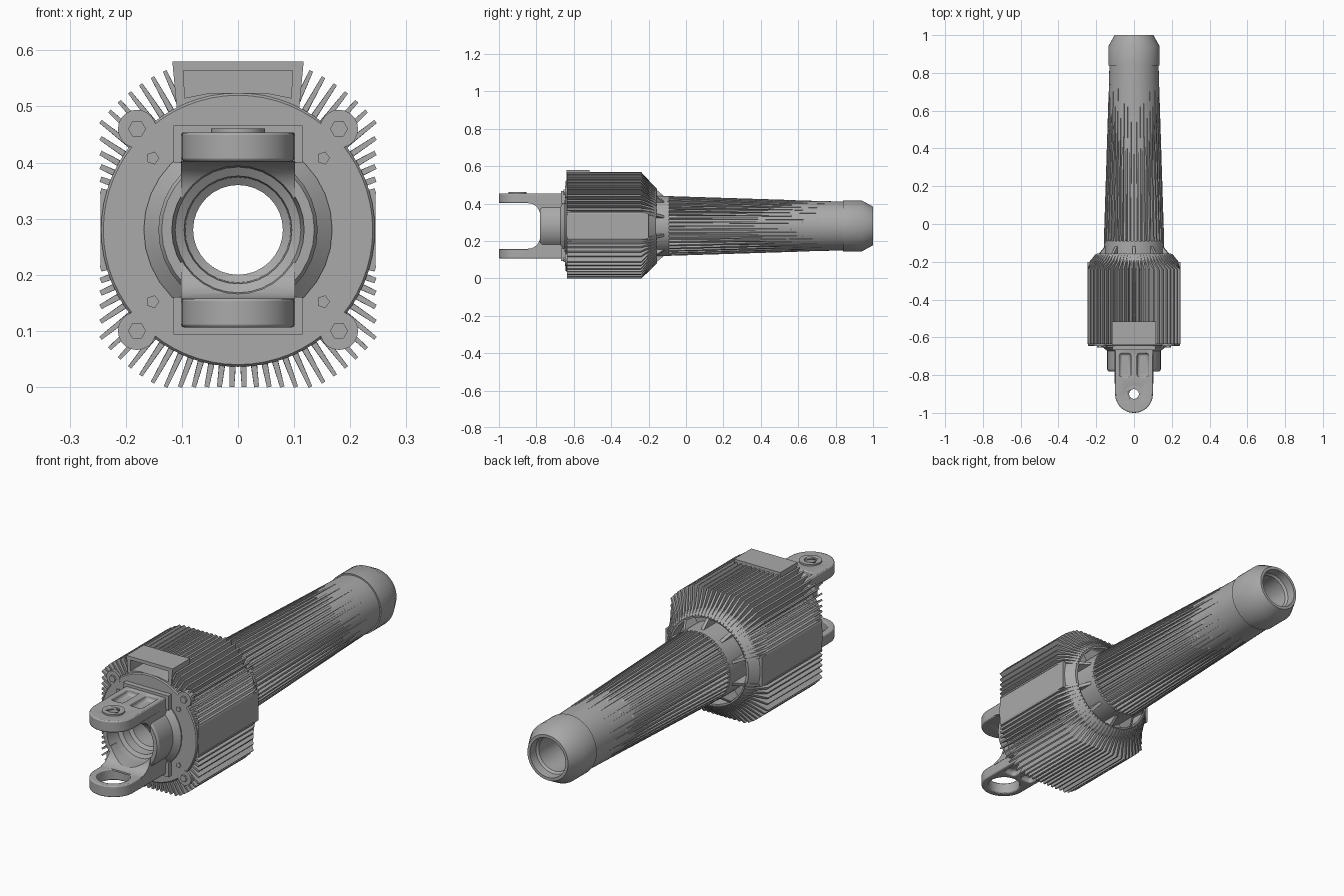
import bpy, bmesh, math
from mathutils import Vector

if "Cube" in bpy.data.objects:
    bpy.data.objects.remove(bpy.data.objects["Cube"])

C = 0.28  # height of the main axis

grey = bpy.data.materials.new("cast_grey")
grey.diffuse_color = (0.40, 0.40, 0.40, 1)
grey.use_nodes = True
grey.node_tree.nodes["Principled BSDF"].inputs["Base Color"].default_value = grey.diffuse_color


def finish(name, bm, smooth=True):
    bmesh.ops.recalc_face_normals(bm, faces=bm.faces[:])
    me = bpy.data.meshes.new(name)
    bm.to_mesh(me)
    bm.free()
    me.materials.append(grey)
    ob = bpy.data.objects.new(name, me)
    bpy.context.collection.objects.link(ob)
    if smooth:
        bpy.ops.object.select_all(action='DESELECT')
        ob.select_set(True)
        bpy.context.view_layer.objects.active = ob
        bpy.ops.object.shade_smooth_by_angle(angle=math.radians(30))
    return ob


def lathe(name, prof, n=48):
    """Closed (radius, y) profile turned round the main axis."""
    bm = bmesh.new()
    rings = []
    for i in range(n):
        a = 2 * math.pi * i / n
        rings.append([bm.verts.new((r * math.cos(a), y, C + r * math.sin(a))) for r, y in prof])
    m = len(prof)
    for i in range(n):
        p, q = rings[i], rings[(i + 1) % n]
        for j in range(m):
            k = (j + 1) % m
            bm.faces.new((p[j], p[k], q[k], q[j]))
    return finish(name, bm)


def prism(bm, lower, upper):
    """Solid between two matching outlines."""
    a = [bm.verts.new(v) for v in lower]
    b = [bm.verts.new(v) for v in upper]
    bm.faces.new(a)
    bm.faces.new(b)
    for i in range(len(a)):
        j = (i + 1) % len(a)
        bm.faces.new((a[i], a[j], b[j], b[i]))


def extrude(name, pts, axis, lo, hi):
    place = {'x': lambda p, t: (t, p[0], p[1]),
             'y': lambda p, t: (p[0], t, p[1]),
             'z': lambda p, t: (p[0], p[1], t)}[axis]
    bm = bmesh.new()
    prism(bm, [place(p, lo) for p in pts], [place(p, hi) for p in pts])
    return finish(name, bm)


def circle(cx, cy, r, n=24, a0=0.0, a1=2 * math.pi):
    full = abs(a1 - a0 - 2 * math.pi) < 1e-6
    d = n if full else n - 1
    return [(cx + r * math.cos(a0 + (a1 - a0) * i / d),
             cy + r * math.sin(a0 + (a1 - a0) * i / d)) for i in range(n)]


def rect(x0, x1, y0, y1):
    return [(x0, y0), (x1, y0), (x1, y1), (x0, y1)]


def fin(bm, ang, pts, r0, r1, w0, w1):
    """Radial plate from (radius, y) points, thinner toward the tip."""
    rad = Vector((math.cos(ang), 0, math.sin(ang)))
    tan = Vector((-math.sin(ang), 0, math.cos(ang)))
    sides = ([], [])
    for r, y in pts:
        f = min(1, max(0, (r - r0) / (r1 - r0)))
        w = (w0 + (w1 - w0) * f) / 2
        base = rad * r + Vector((0, y, C))
        sides[0].append(base + tan * w)
        sides[1].append(base - tan * w)
    prism(bm, *sides)


def cut(ob, *cutters):
    for c in cutters:
        c.hide_render = True
        c.display_type = 'WIRE'
        m = ob.modifiers.new("cut", 'BOOLEAN')
        m.operation = 'DIFFERENCE'
        m.solver = 'EXACT'
        m.object = c


# motor housing with a recessed rear ring
housing = lathe("housing_core", [(0.08, -0.62), (0.235, -0.62), (0.235, -0.2), (0.205, -0.16),
                                 (0.192, -0.16), (0.188, -0.21), (0.08, -0.21)], 64)
for s, side in ((1, "right"), (-1, "left")):
    xs = sorted((s * 0.2, s * 0.245))
    extrude(side + "_flat_strip", rect(*xs, C - 0.068, C + 0.068), 'y', -0.635, -0.2)

# cooling fins clipped to a rounded square
bm = bmesh.new()
N = 80
for i in range(N):
    a = 2 * math.pi * (i + 0.5) / N
    c, s = math.cos(a), math.sin(a)
    R = min(0.245 / max(abs(c), 1e-6), (0.288 if s > 0 else 0.28) / max(abs(s), 1e-6), 0.312)
    if R < 0.254:
        continue
    front = -0.53 if s > 0 and abs(R * c) < 0.118 else -0.635
    fin(bm, a, [(0.2, front), (R, front), (R, -0.24), (0.24, -0.195), (0.2, -0.155)],
        0.23, 0.31, 0.012, 0.007)
finish("housing_fins", bm, False)

# rear gussets between housing and tube
bm = bmesh.new()
for i in range(10):
    fin(bm, 2 * math.pi * (i + 0.5) / 10, [(0.14, -0.22), (0.198, -0.22), (0.198, -0.163), (0.162, -0.12), (0.14, -0.1)],
        0.14, 0.2, 0.014, 0.014)
finish("rear_gussets", bm, False)

# long tapering tube with collar and hollow bore
lathe("tube", [(0.08, -0.25), (0.16, -0.25), (0.16, -0.09), (0.143, -0.09), (0.133, 0.75),
               (0.13, 0.84), (0.136, 0.84), (0.136, 0.94), (0.103, 1.0), (0.09, 1.0),
               (0.088, 0.96), (0.08, 0.95)])
bm = bmesh.new()
for i in range(44):
    end = (0.74, 0.62, 0.7, 0.56)[i % 4]
    tip = 0.16 - (end + 0.09) * 0.0323
    fin(bm, 2 * math.pi * i / 44, [(0.125, -0.1), (0.16, -0.1), (tip, end), (0.125, end + 0.02)],
        0.13, 0.16, 0.012, 0.008)
finish("tube_fins", bm, False)

# front plate, corner ears and screws
plate = lathe("front_plate", [(0.09, -0.645), (0.24, -0.645), (0.244, -0.64), (0.244, -0.615), (0.09, -0.615)], 64)
for sx in (-1, 1):
    for sz in (-1, 1):
        x, z = sx * 0.18, C + sz * 0.18
        extrude("corner_ear", circle(x, z, 0.034, 20), 'y', -0.646, -0.615)
        extrude("corner_screw", circle(x, z, 0.016, 6), 'y', -0.655, -0.64)
        extrude("plate_pin", circle(sx * 0.152, C + sz * 0.128, 0.012, 5), 'y', -0.65, -0.64)

# junction hood on top with a window pocket
hood = extrude("top_hood", [(-0.105, 0.45), (0.105, 0.45), (0.117, 0.58), (-0.117, 0.58)], 'y', -0.64, -0.515)
pocket = extrude("hood_pocket_cutter", [(-0.095, 0.515), (-0.05, 0.524), (0.05, 0.524), (0.095, 0.515),
                                        (0.097, 0.564), (-0.097, 0.564)], 'y', -0.7, -0.545)
cut(hood, pocket)
cut(plate, pocket)
cut(housing, pocket)

# bearing hub
lathe("hub", [(0.168, -0.64), (0.168, -0.65), (0.142, -0.672), (0.142, -0.77), (0.136, -0.78), (0.118, -0.78),
              (0.112, -0.71), (0.096, -0.70), (0.094, -0.66), (0.08, -0.65), (0.08, -0.6)], 32)
bore = extrude("bore_cutter", circle(0, C, 0.114, 32), 'y', -1.2, -0.5)

# fork: two arms with thick roots and foot flanges
for s, nm in ((1, "upper"), (-1, "lower")):
    z0, z1 = sorted((C + s * 0.122, C + s * 0.174))
    outline = circle(0, -0.9, 0.1, 25, math.pi, 2 * math.pi) + [(0.102, -0.64), (-0.102, -0.64)]
    arm = extrude(nm + "_fork_arm", outline, 'z', z0, z1)
    r = 0.026 if s > 0 else 0.07
    hole = extrude(nm + "_pin_hole_cutter", circle(0, -0.9, r, 24), 'z', z0 - 0.1, z1 + 0.1)
    cut(arm, hole)
    for px in (-0.047, 0.047):
        zz = sorted((C + s * 0.15, C + s * 0.25))
        p = extrude(nm + "_pocket_cutter", rect(px - 0.03, px + 0.03, -0.81, -0.685), 'z', *zz)
        bv = p.modifiers.new("round", 'BEVEL')
        bv.width = 0.012
        bv.segments = 2
        cut(arm, p)
    bv = arm.modifiers.new("edge", 'BEVEL')
    bv.width = 0.005
    bv.segments = 2
    bv.limit_method = 'ANGLE'
    bv.angle_limit = math.radians(50)
    # curved root filling the fork throat
    throat = [(-0.64, C + s * 0.13), (-0.845, C + s * 0.13)]
    throat += [(-0.845 + 0.065 * math.sin(t), C + s * (0.057 + 0.065 * math.cos(t)))
               for t in [math.pi / 2 * k / 6 for k in range(7)]]
    throat += [(-0.64, C + s * 0.057)]
    root = extrude(nm + "_fork_root", throat, 'x', -0.102, 0.102)
    cut(root, bore)
    foot_z = sorted((C + s * 0.12, C + s * 0.186))
    extrude(nm + "_foot_flange", rect(-0.115, 0.115, *foot_z), 'y', -0.668, -0.64)

# washer round the upper pin hole
washer = extrude("pin_washer", circle(0, -0.9, 0.048, 24), 'z', C + 0.17, C + 0.181)
cut(washer, bpy.data.objects["upper_pin_hole_cutter"])
